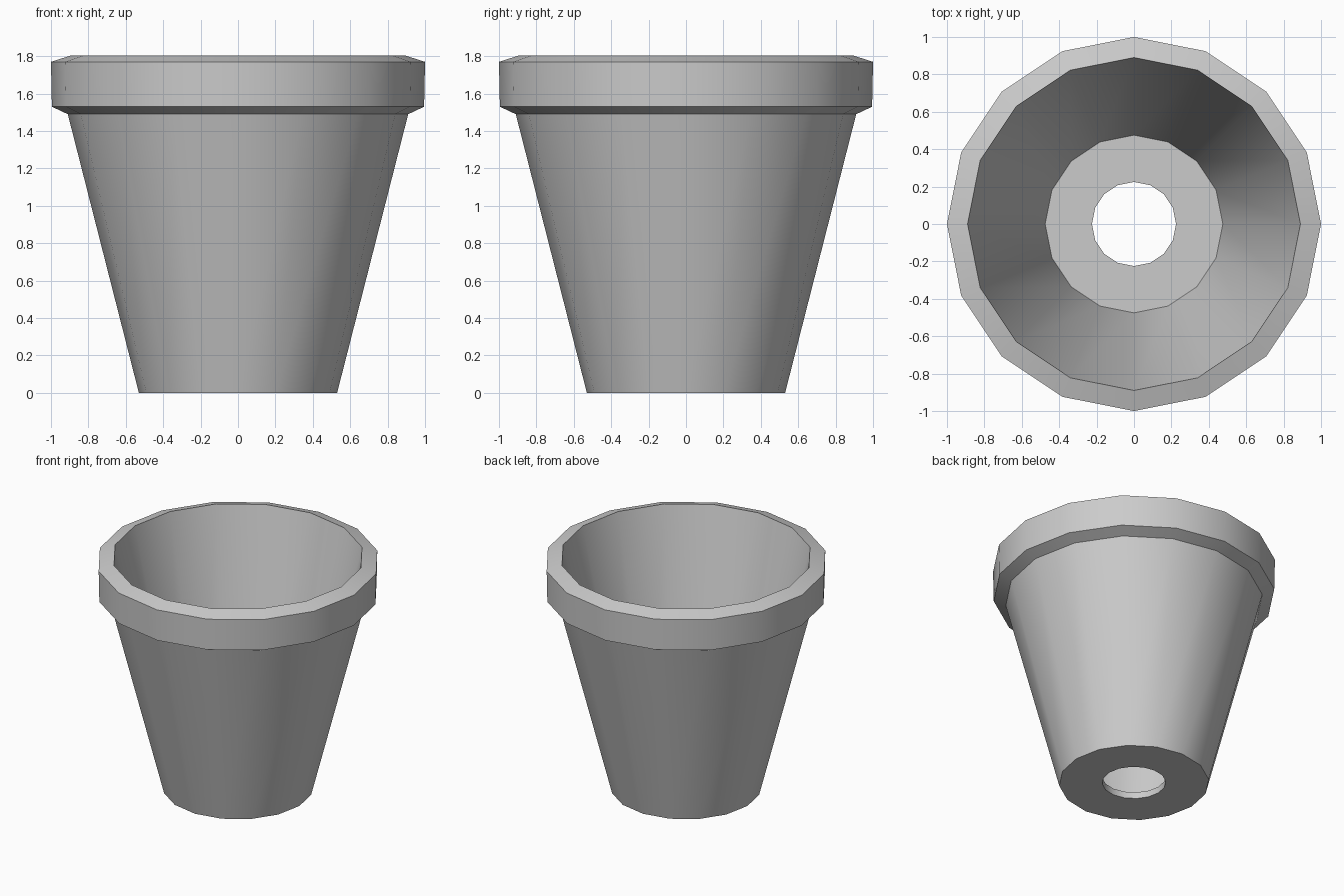
import bpy, bmesh
from math import cos, sin, radians, tau

if "Cube" in bpy.data.objects:
    bpy.data.objects.remove(bpy.data.objects["Cube"])

SIDES = 16

# Closed cross-section (radius, height): base, outer wall, rim, inner wall, floor, drain hole
profile = [
    (0.225, 0.0), (0.53, 0.0), (0.91, 1.49), (0.995, 1.53),
    (1.0, 1.77), (0.89, 1.805), (0.475, 0.05), (0.225, 0.05),
]

# Spin the section into a 16-sided pot
bm = bmesh.new()
rings = [[bm.verts.new((r * cos(tau * i / SIDES), r * sin(tau * i / SIDES), z))
          for i in range(SIDES)] for r, z in profile]
for k, ring in enumerate(rings):
    above = rings[(k + 1) % len(rings)]
    for i in range(SIDES):
        j = (i + 1) % SIDES
        bm.faces.new((ring[i], ring[j], above[j], above[i]))
bmesh.ops.recalc_face_normals(bm, faces=bm.faces)

mesh = bpy.data.meshes.new("flower_pot")
bm.to_mesh(mesh)
bm.free()
pot = bpy.data.objects.new("flower_pot", mesh)
bpy.context.collection.objects.link(pot)

# Smooth around the walls, crisp at the rim and base
bpy.context.view_layer.objects.active = pot
pot.select_set(True)
bpy.ops.object.shade_smooth_by_angle(angle=radians(30))
